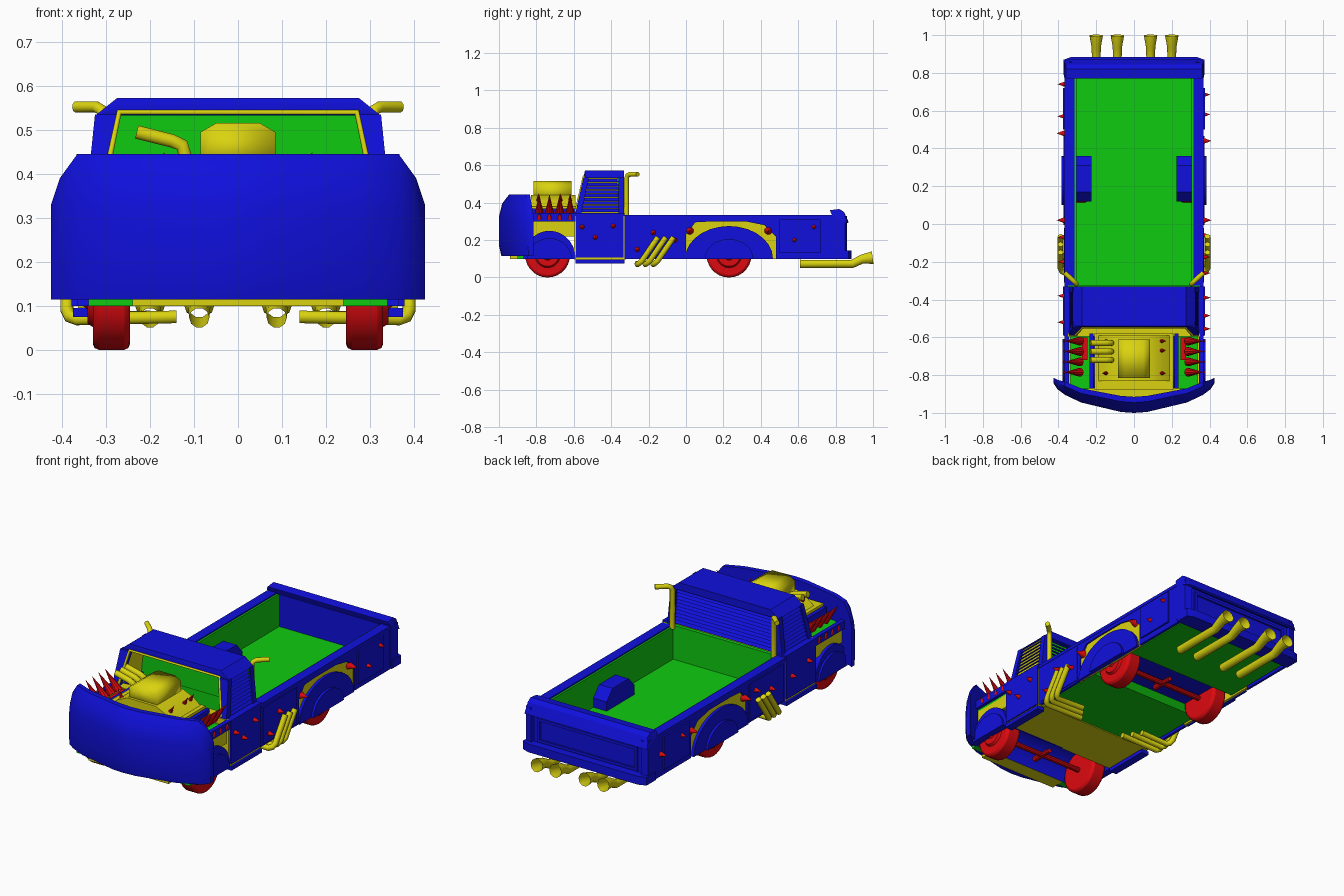
import bpy, bmesh, math
from mathutils import Vector

def mat(name, c):
    m = bpy.data.materials.new(name)
    m.diffuse_color = (*c, 1)
    return m

BLUE = mat("blue", (0.005, 0.005, 0.72))
GREEN = mat("green", (0.005, 0.6, 0.005))
YELLOW = mat("yellow", (0.7, 0.65, 0.005))
RED = mat("red", (0.72, 0.003, 0.005))

def finish(name, bm, m):
    bmesh.ops.recalc_face_normals(bm, faces=bm.faces)
    me = bpy.data.meshes.new(name)
    bm.to_mesh(me)
    bm.free()
    ob = bpy.data.objects.new(name, me)
    me.materials.append(m)
    bpy.context.collection.objects.link(ob)
    return ob

def hull(name, m, pts):
    bm = bmesh.new()
    for p in pts:
        bm.verts.new(p)
    bmesh.ops.convex_hull(bm, input=bm.verts)
    bmesh.ops.dissolve_limit(bm, angle_limit=0.01, verts=bm.verts, edges=bm.edges)
    return finish(name, bm, m)

def box(name, m, x0, x1, y0, y1, z0, z1):
    return hull(name, m, [(x, y, z) for x in (x0, x1) for y in (y0, y1) for z in (z0, z1)])

def prism(name, m, x0, x1, yz):
    # side profile extruded along x
    bm = bmesh.new()
    f = bm.faces.new([bm.verts.new((x0, y, z)) for y, z in yz])
    r = bmesh.ops.extrude_face_region(bm, geom=[f])
    bmesh.ops.translate(bm, vec=(x1 - x0, 0, 0), verts=[v for v in r["geom"] if isinstance(v, bmesh.types.BMVert)])
    return finish(name, bm, m)

def tube(name, m, pts, r, radii=None, caps=True):
    cu = bpy.data.curves.new(name, "CURVE")
    cu.dimensions = "3D"
    cu.bevel_depth, cu.bevel_resolution, cu.use_fill_caps = r, 3, caps
    s = cu.splines.new("POLY")
    s.points.add(len(pts) - 1)
    for i, p in enumerate(pts):
        s.points[i].co = (*p, 1)
        s.points[i].radius = radii[i] if radii else 1
    cu.materials.append(m)
    bpy.context.collection.objects.link(bpy.data.objects.new(name, cu))

def cone(name, m, base, tip, r1, r2=0.0, seg=10):
    base, tip = Vector(base), Vector(tip)
    d = tip - base
    bm = bmesh.new()
    bmesh.ops.create_cone(bm, cap_ends=True, segments=seg, radius1=r1, radius2=r2, depth=d.length)
    ob = finish(name, bm, m)
    ob.location = (base + tip) / 2
    ob.rotation_euler = d.to_track_quat("Z", "Y").to_euler()
    return ob

def arc(yc, z0, ry, rz, n=14):
    return [(yc - ry * math.cos(math.pi * i / n), z0 + rz * math.sin(math.pi * i / n)) for i in range(n + 1)]

# ram plow: cross-sections lofted across x (x, front y, back y, top z)
half = [(0.425, -0.845, -0.815, 0.33), (0.405, -0.875, -0.825, 0.39), (0.365, -0.905, -0.835, 0.445),
        (0.28, -0.945, -0.87, 0.445), (0.07, -0.995, -0.91, 0.445), (0, -1.0, -0.915, 0.445)]
stations = half + [(-x, a, b, c) for x, a, b, c in half[-2::-1]]
bm = bmesh.new()
rings = []
for x, yf, yb, zt in stations:
    t = yb - yf
    prof = [(yb, 0.115), (yf + 0.15 * t, 0.115), (yf, 0.17), (yf, zt - 0.12), (yf + 0.2 * t, zt - 0.05), (yf + 0.65 * t, zt), (yb, zt)]
    rings.append([bm.verts.new((x, y, z)) for y, z in prof])
for a, b in zip(rings, rings[1:]):
    for i in range(len(a)):
        j = (i + 1) % len(a)
        bm.faces.new((a[i], a[j], b[j], b[i]))
bm.faces.new(rings[0])
bm.faces.new(rings[-1])
finish("ram_plow", bm, BLUE)

# floors and underside, with a recess over each axle
prism("bed_floor", GREEN, -0.34, 0.34, [(-0.33, 0.105), (0.09, 0.105), (0.12, 0.14), (0.35, 0.14), (0.38, 0.105), (0.8, 0.105), (0.8, 0.15), (-0.33, 0.15)])
box("rear_axle_cover", BLUE, -0.33, 0.33, 0.115, 0.355, 0.136, 0.141)
box("cab_floor", YELLOW, -0.35, 0.35, -0.6, -0.32, 0.1, 0.13)
box("nose_floor", YELLOW, -0.24, 0.24, -0.94, -0.86, 0.1, 0.12)
for x0 in (-0.34, 0.24):
    box("nose_floor_side", GREEN, x0, x0 + 0.1, -0.9, -0.86, 0.1, 0.12)
prism("front_axle_tunnel", BLUE, -0.34, 0.34, arc(-0.73, 0.1, 0.14, 0.14) + arc(-0.73, 0.1, 0.13, 0.13)[::-1])

# engine bay, hood bulge and scoop
box("engine_block", YELLOW, -0.21, 0.21, -0.88, -0.58, 0.25, 0.38)
hull("engine_top", YELLOW, [(x * s, y, z) for s in (-1, 1) for x, z in ((0.2, 0.37), (0.15, 0.41), (0.085, 0.44)) for y in (-0.83, -0.59)])
scoop = hull("air_scoop", YELLOW, [(x * s, y, z) for s in (-1, 1) for x, z in ((0.085, 0.41), (0.085, 0.495), (0.05, 0.515)) for y in (-0.815, -0.612)])
for y in (-0.63, -0.675, -0.72):
    tube("intake_pipe", YELLOW, [(-0.23, y, 0.495), (-0.15, y, 0.475), (-0.127, y, 0.465), (-0.12, y, 0.44), (-0.12, y, 0.4)], 0.016)

# cab centre parts
hull("cab_roof", BLUE, [(x * s, y, z) for s in (-1, 1) for x, y0, z in ((0.325, -0.54, 0.532), (0.28, -0.545, 0.548), (0.275, -0.54, 0.572)) for y in (y0, -0.332)])
box("firewall", YELLOW, -0.35, 0.35, -0.595, -0.58, 0.1, 0.345)
box("dashboard", YELLOW, -0.31, 0.31, -0.59, -0.54, 0.33, 0.35)
box("bed_front_wall", GREEN, -0.35, 0.35, -0.345, -0.325, 0.12, 0.335)
box("cab_rear_lining", GREEN, -0.32, 0.32, -0.37, -0.362, 0.33, 0.535)
tube("windshield_frame", YELLOW, [(-0.31, -0.59, 0.35), (-0.27, -0.545, 0.54), (0.27, -0.545, 0.54), (0.31, -0.59, 0.35)], 0.007)
for i in range(10):
    z = 0.345 + i * 0.019
    hull("rear_louver", BLUE, [(x, y, z + d) for x in (-0.31, 0.31) for y, d in ((-0.355, 0.013), (-0.35, 0.016), (-0.335, -0.002), (-0.34, -0.002))])

# tailgate with overhanging rim, trim and rear bumper
box("tailgate", BLUE, -0.35, 0.35, 0.79, 0.84, 0.105, 0.34)
hull("tailgate_rim", BLUE, [(x * s, y, z) for s in (-1, 1) for x, y, z in ((0.37, 0.785, 0.325), (0.37, 0.86, 0.29), (0.35, 0.87, 0.295), (0.37, 0.775, 0.345),
     (0.36, 0.77, 0.36), (0.36, 0.82, 0.366), (0.36, 0.845, 0.35))])
for x0, x1, z0, z1 in ((-0.3, 0.3, 0.265, 0.28), (-0.3, 0.3, 0.15, 0.165), (-0.3, -0.285, 0.15, 0.28), (0.285, 0.3, 0.15, 0.28)):
    box("tailgate_trim", BLUE, x0, x1, 0.83, 0.85, z0, z1)
hull("rear_bumper", BLUE, [(x * s, y, z) for s in (-1, 1) for x, y in ((0.372, 0.79), (0.372, 0.87), (0.33, 0.885)) for z in (0.1, 0.145)])

# axles with differential shafts
for y in (-0.74, 0.23):
    cone("axle", RED, (-0.28, y, 0.118), (0.28, y, 0.118), 0.014, 0.014)
    cone("axle_shaft", RED, (0, y - 0.06, 0.118), (0, y + 0.06, 0.118), 0.016, 0.012)

for s in (-1, 1):
    # wheels with raised hubs
    for y in (-0.74, 0.23):
        w = cone("wheel", RED, (s * 0.245, y, 0.12), (s * 0.33, y, 0.12), 0.12, 0.12, 28)
        b = w.modifiers.new("bevel", "BEVEL")
        b.width, b.segments, b.limit_method = 0.014, 2, "ANGLE"
        cone("wheel_hub", RED, (s * 0.32, y, 0.12), (s * 0.342, y, 0.12), 0.075, 0.06, 20)
        cone("hub_cap", RED, (s * 0.34, y, 0.12), (s * 0.352, y, 0.12), 0.03, 0.02, 12)

    # bed side wall with wheel cut-out, yellow backing and fender skirt
    prism("bed_side", BLUE, s * 0.352, s * 0.366, [(-0.33, 0.1), (0, 0.1), (0, 0.23), (0.05, 0.295), (0.14, 0.3), (0.32, 0.3), (0.42, 0.28),
          (0.48, 0.22), (0.48, 0.1), (0.8, 0.1), (0.8, 0.33), (-0.33, 0.33)])
    box("rear_arch_backing", YELLOW, s * 0.345, s * 0.357, -0.01, 0.49, 0.1, 0.31)
    prism("rear_fender", BLUE, s * 0.35, s * 0.372, arc(0.23, 0.1, 0.235, 0.175))
    prism("rear_skirt", BLUE, s * 0.36, s * 0.385, arc(0.23, 0.1, 0.13, 0.105))
    box("bed_inner_wall", GREEN, s * 0.305, s * 0.32, -0.33, 0.79, 0.13, 0.328)
    box("bed_rail", BLUE, s * 0.315, s * 0.368, -0.33, 0.8, 0.318, 0.335)
    box("rear_armor_plate", BLUE, s * 0.36, s * 0.375, 0.5, 0.72, 0.13, 0.31)
    box("front_armor_plate", BLUE, s * 0.36, s * 0.37, -0.31, -0.02, 0.11, 0.31)
    hull("bed_wheel_well", BLUE, [(s * x, 0.24 + y, z) for x in (0.225, 0.31) for y, z in ((-0.12, 0.14), (-0.12, 0.2), (-0.07, 0.255), (0.07, 0.255), (0.12, 0.2), (0.12, 0.14))])
    hull("tailgate_post", BLUE, [(s * x, y, z) for x, y in ((0.32, 0.78), (0.368, 0.78), (0.368, 0.85), (0.33, 0.86)) for z in (0.12, 0.33)])

    # door with frame, sill and step
    box("door_frame", YELLOW, s * 0.345, s * 0.363, -0.6, -0.322, 0.095, 0.335)
    box("door", BLUE, s * 0.35, s * 0.371, -0.588, -0.335, 0.108, 0.33)
    box("door_step", BLUE, s * 0.33, s * 0.375, -0.59, -0.33, 0.075, 0.095)
    box("window_sill", BLUE, s * 0.31, s * 0.371, -0.592, -0.33, 0.328, 0.345)

    # upper cab pillars, side lining and louvers
    hull("front_pillar", BLUE, [(s * x, y, z) for x, y, z in ((0.31, -0.592, 0.34), (0.345, -0.592, 0.34), (0.31, -0.56, 0.34), (0.345, -0.56, 0.34),
         (0.268, -0.548, 0.535), (0.325, -0.548, 0.535), (0.268, -0.52, 0.535), (0.325, -0.52, 0.535))])
    hull("rear_pillar", BLUE, [(s * x, y, z) for x, z in ((0.305, 0.34), (0.345, 0.34), (0.29, 0.535), (0.325, 0.535)) for y in (-0.362, -0.332)])
    hull("side_lining", YELLOW, [(s * x, y, z) for x, y0, z in ((0.322, -0.57, 0.34), (0.328, -0.57, 0.34), (0.303, -0.53, 0.535), (0.31, -0.53, 0.535)) for y in (y0, -0.35)])
    for i in range(9):
        z = 0.352 + i * 0.02
        x, y = 0.342 - i * 0.0021, -0.57 + i * 0.0045
        hull("side_louver", BLUE, [(s * (x + a), b, z + c) for b in (y, -0.355) for a, c in ((0, -0.002), (-0.006, -0.002), (-0.02, 0.012), (-0.014, 0.014))])

    # front fender, tray and skirt
    box("front_arch_backing", YELLOW, s * 0.335, s * 0.35, -0.85, -0.59, 0.22, 0.32)
    box("front_side_rail", BLUE, s * 0.345, s * 0.368, -0.85, -0.59, 0.3, 0.345)
    prism("front_fender", BLUE, s * 0.34, s * 0.366, arc(-0.73, 0.1, 0.14, 0.15))
    prism("front_skirt", BLUE, s * 0.355, s * 0.378, arc(-0.73, 0.1, 0.12, 0.11))
    box("fender_tray", GREEN, s * 0.22, s * 0.35, -0.87, -0.59, 0.29, 0.31)
    box("engine_bay_rail", BLUE, s * 0.215, s * 0.235, -0.87, -0.58, 0.28, 0.37)
    box("spike_rail", RED, s * 0.245, s * 0.275, -0.72, -0.6, 0.3, 0.35)

    # large hood spikes
    for y in (-0.785, -0.73, -0.675, -0.62):
        cone("hood_spike", RED, (s * 0.285, y, 0.345), (s * 0.368, y, 0.445), 0.024)
        cone("lower_spike", RED, (s * 0.36, y, 0.315), (s * 0.378, y, 0.345), 0.014)
    for y in (-0.79, -0.67, -0.62):
        cone("engine_spike", RED, (s * 0.14, y, 0.4), (s * 0.17, y, 0.45), 0.013)

    # small side spikes
    spikes = [(-0.555, 0.27), (-0.485, 0.215), (-0.39, 0.275), (-0.26, 0.15), (-0.175, 0.24), (-0.06, 0.2), (0.58, 0.2), (0.685, 0.27)]
    if s < 0:
        spikes = [(-0.52, 0.25), (-0.38, 0.22), (-0.2, 0.22), (-0.07, 0.26), (0.57, 0.26), (0.74, 0.22)]
    for y, z in spikes:
        cone("side_spike", RED, (s * 0.362, y, z), (s * 0.405, y, z), 0.016)
    for y in (0.02, 0.44 if s > 0 else 0.48):
        cone("arch_spike", RED, (s * 0.355, y, 0.25), (s * 0.41, y, 0.25), 0.022)

    # exhaust stacks behind the cab
    tube("exhaust_stack", YELLOW, [(s * 0.305, -0.318, 0.32), (s * 0.305, -0.318, 0.53), (s * 0.31, -0.312, 0.545), (s * 0.322, -0.3, 0.552), (s * 0.368, -0.258, 0.552)], 0.013)

    # triple side pipes
    for i in range(3):
        y = -0.25 + i * 0.042
        tube("side_pipe", YELLOW, [(s * (0.14 + 0.03 * i), y - 0.01, 0.075), (s * 0.365, y - 0.01, 0.07), (s * 0.382, y, 0.076), (s * 0.389, y + 0.015, 0.09), (s * 0.389, y + 0.1, 0.215)], 0.015)

    # rear exhausts with flared open tips
    for x in (0.088, 0.2):
        tube("rear_exhaust", YELLOW, [(s * x, 0.61, 0.073), (s * x, 0.89, 0.073), (s * x, 0.94, 0.098), (s * x, 0.998, 0.106)], 0.023, [1, 1, 1.1, 1.55], False)

# smooth round parts while keeping edges sharp
for ob in bpy.context.scene.objects:
    ob.select_set(ob.type == "MESH" and ob != scoop)
    if ob.type == "MESH" and ob != scoop:
        bpy.context.view_layer.objects.active = ob
bpy.ops.object.shade_smooth_by_angle(angle=math.radians(30))
scoop.data.shade_smooth()
